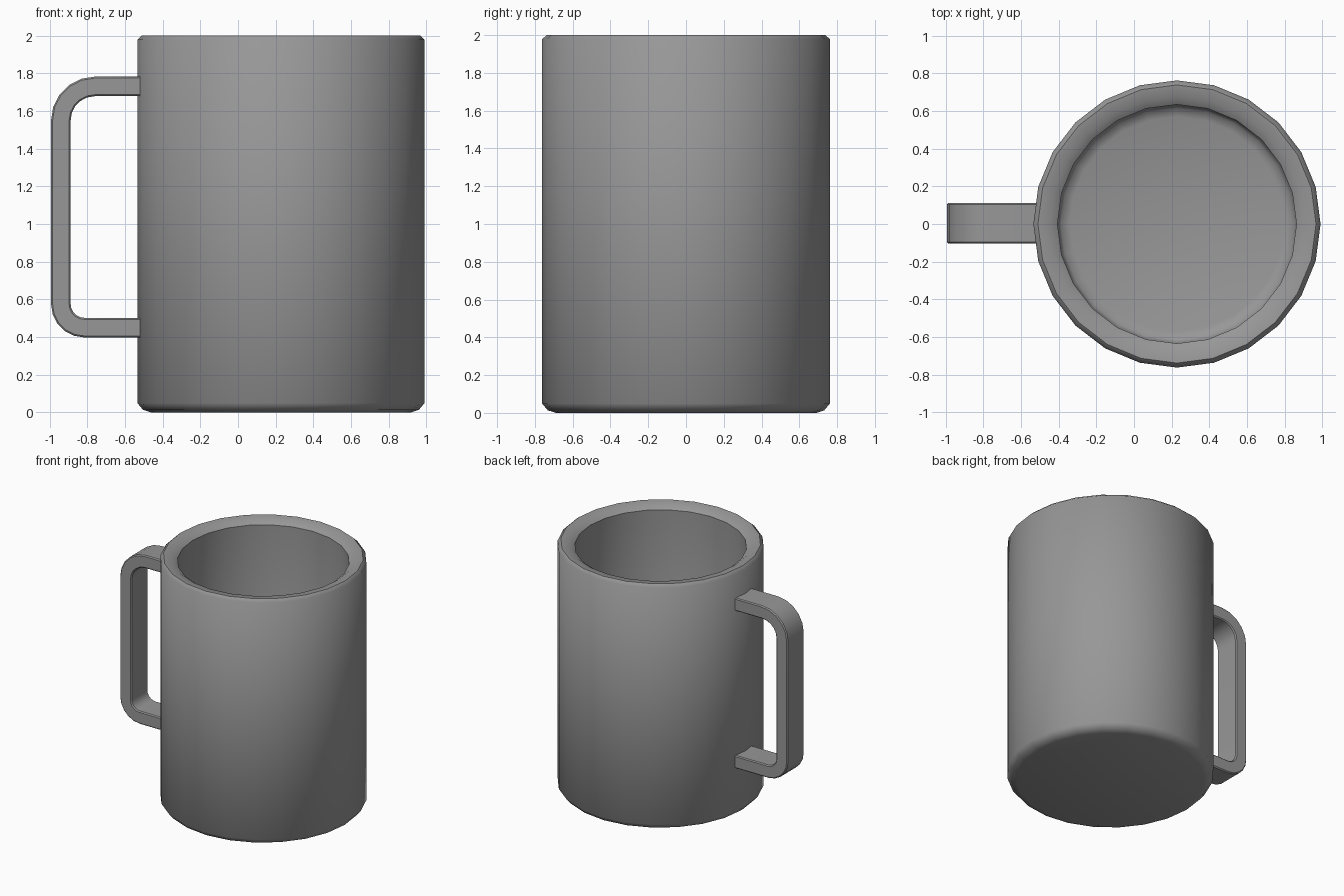
import bpy, bmesh
from math import cos, sin, radians, pi

if "Cube" in bpy.data.objects:
    bpy.data.objects.remove(bpy.data.objects["Cube"])

CX, SIDES = 0.228, 24

# Dark grey finish shared by both parts
grey = bpy.data.materials.new("dark_grey")
grey.diffuse_color = (0.31, 0.31, 0.31, 1)
grey.use_nodes = True
grey.node_tree.nodes["Principled BSDF"].inputs["Base Color"].default_value = grey.diffuse_color


def finish(bm, name, angle):
    bmesh.ops.recalc_face_normals(bm, faces=bm.faces)
    mesh = bpy.data.meshes.new(name)
    bm.to_mesh(mesh)
    bm.free()
    mesh.materials.append(grey)
    obj = bpy.data.objects.new(name, mesh)
    bpy.context.collection.objects.link(obj)
    bpy.ops.object.select_all(action='DESELECT')
    obj.select_set(True)
    bpy.context.view_layer.objects.active = obj
    bpy.ops.object.shade_smooth_by_angle(angle=radians(angle))
    return obj


# Mug body: hollow profile turned around its axis, closed at both floors
profile = [(0.69, 0.0), (0.732, 0.014), (0.762, 0.05), (0.762, 1.978),
           (0.738, 2.0), (0.675, 1.992), (0.634, 1.963),
           (0.634, 0.17), (0.615, 0.14), (0.57, 0.125)]
bm = bmesh.new()
rings = [[bm.verts.new((CX + r * cos(2 * pi * i / SIDES), r * sin(2 * pi * i / SIDES), z))
          for i in range(SIDES)] for r, z in profile]
for a, b in zip(rings, rings[1:]):
    for i in range(SIDES):
        j = (i + 1) % SIDES
        bm.faces.new((a[i], a[j], b[j], b[i]))
bm.faces.new(rings[0])
bm.faces.new(rings[-1])
finish(bm, "mug_body", 50)


# Handle: C-shaped strip with rounded corners, extruded across y
def outline(offset):
    pts = [(-0.51, 1.73 + offset)]
    for cx, cz, r, start in ((-0.76, 1.55, 0.18, 90), (-0.815, 0.575, 0.125, 180)):
        for k in range(6):
            t = radians(start + 18 * k)
            pts.append((cx + (r + offset) * cos(t), cz + (r + offset) * sin(t)))
    return pts + [(-0.51, 0.45 - offset)]


bm = bmesh.new()
layers = [[bm.verts.new((x, y, z)) for x, z in outline(o)]
          for o, y in ((0.052, -0.104), (0.052, 0.112), (-0.052, 0.112), (-0.052, -0.104))]
for s in range(4):
    a, b = layers[s], layers[(s + 1) % 4]
    for i in range(len(a) - 1):
        bm.faces.new((a[i], a[i + 1], b[i + 1], b[i]))
for end in (0, -1):
    bm.faces.new([layer[end] for layer in layers])
handle = finish(bm, "handle", 40)
bevel = handle.modifiers.new("soft_edges", 'BEVEL')
bevel.width = 0.008
bevel.segments = 1
bevel.limit_method = 'ANGLE'
bevel.angle_limit = radians(50)
